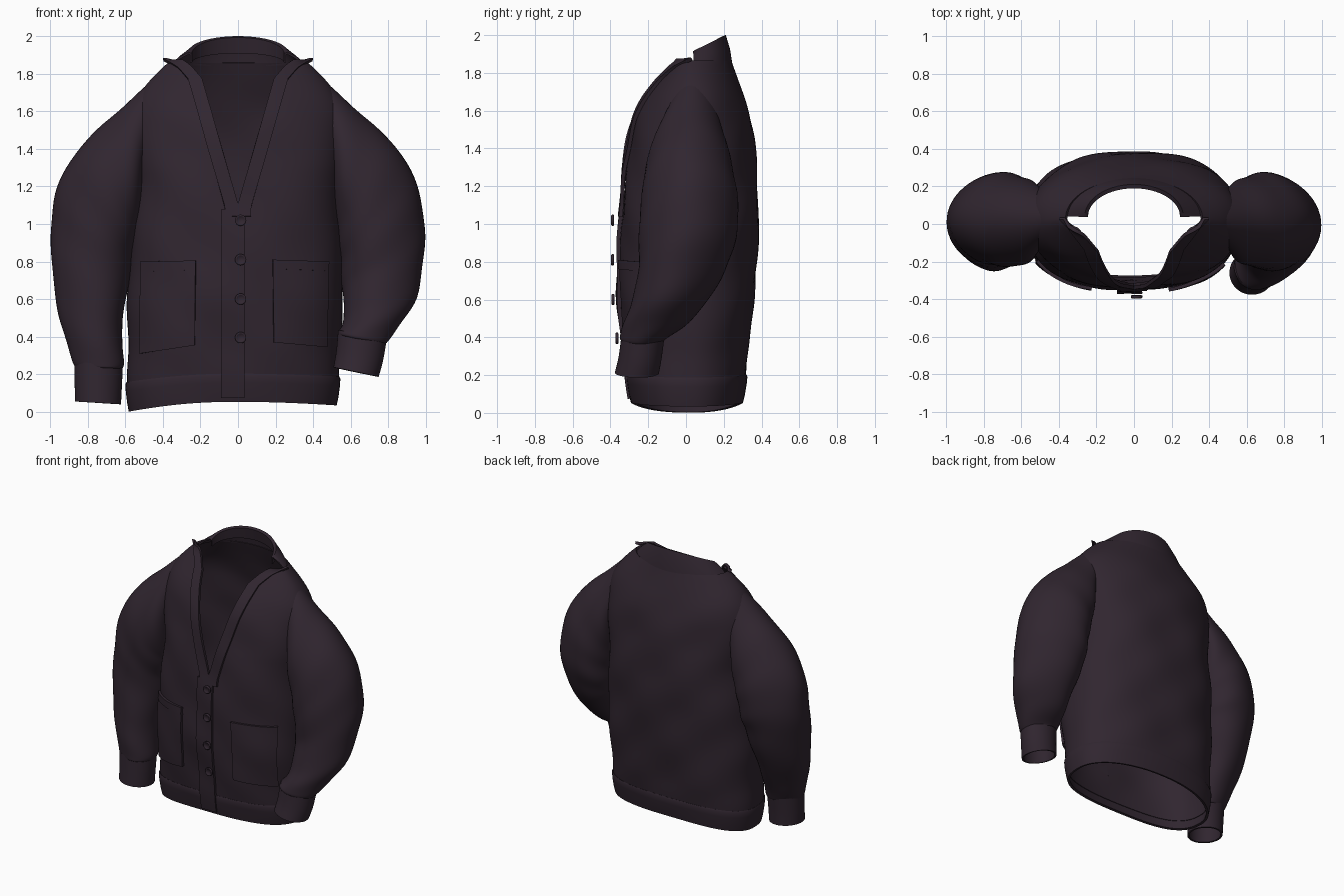
import bpy, math
from mathutils import Vector

if "Cube" in bpy.data.objects:
    bpy.data.objects.remove(bpy.data.objects["Cube"])

wool = bpy.data.materials.new("dark plum wool")
wool.diffuse_color = (0.030, 0.019, 0.029, 1)
wool.use_nodes = True
wool.node_tree.nodes["Principled BSDF"].inputs["Base Color"].default_value = wool.diffuse_color


def grid(name, rows, thick=0.014, closed=False, sharp=50):
    """Skin a list of point rows into a smooth cloth sheet with thickness."""
    n = len(rows[0])
    verts = [p for r in rows for p in r]
    faces = []
    for i in range(len(rows) - 1):
        for j in range(n if closed else n - 1):
            k = (j + 1) % n
            faces.append((i * n + j, i * n + k, (i + 1) * n + k, (i + 1) * n + j))
    me = bpy.data.meshes.new(name)
    me.from_pydata(verts, [], faces)
    me.materials.append(wool)
    ob = bpy.data.objects.new(name, me)
    bpy.context.collection.objects.link(ob)
    if thick:
        mod = ob.modifiers.new("cloth thickness", 'SOLIDIFY')
        mod.thickness, mod.offset = thick, 0
    bpy.ops.object.select_all(action='DESELECT')
    bpy.context.view_layer.objects.active = ob
    ob.select_set(True)
    if thick:
        bpy.ops.object.modifier_apply(modifier="cloth thickness")
    bpy.ops.object.shade_smooth_by_angle(angle=math.radians(sharp))
    return ob


def lerp_table(tab, z):
    z = min(max(z, tab[0][0]), tab[-1][0])
    for a, b in zip(tab, tab[1:]):
        if z <= b[0]:
            f = (z - a[0]) / (b[0] - a[0])
            return [p + (q - p) * f for p, q in zip(a[1:], b[1:])]


# torso profile: height, half width, front y, back y
TORSO = [(0.03, .538, -.275, .285), (.2, .558, -.30, .31), (.6, .568, -.342, .352),
         (1.0, .55, -.335, .38), (1.25, .54, -.315, .372), (1.5, .56, -.28, .348),
         (1.62, .56, -.24, .32), (1.72, .50, -.185, .285), (1.80, .43, -.12, .255),
         (1.86, .36, -.07, .235)]
# inner edge of the V neck: height, half opening
NECK = [(1.09, 0), (1.77, .195), (1.84, .255), (1.88, .305)]
YC = 0.03


def section(z):
    d = min(.06, max(0, 1.86 - z), max(.001, z - .03))
    vals = [lerp_table(TORSO, z + k * d) for k in (-1, -.5, 0, .5, 1)]
    return [sum(c) / 5 for c in zip(*vals)]


def power(z):
    return 2.5 - 0.5 * min(1, max(0, (z - 1.3) / .5))


def fold(x, z):
    """Soft diagonal cloth folds."""
    fade = min(1, max(0, (1.8 - z) * 4)) * min(1, z * 3)
    return fade * (.004 * math.sin(15 * z + 13 * x) + .003 * math.sin(9 * z - 11 * x + 1))


def lean(z):
    return .03 * max(0, 1 - z / 1.2)


def front(x, z, off=0):
    """Point on the chest surface at a given x and z."""
    w, yf, yb = section(z)
    n = power(z)
    u = min(1, abs(x + lean(z)) / (w + .01))
    y = YC + (yf - off - fold(x, z) - YC) * (1 - u ** n) ** (1 / n)
    return (x, y, z)


def ring(z, off=0, gap=0, cols=96):
    """Horizontal outline of the torso, open at centre front."""
    w, yf, yb = section(z)
    n = power(z)
    k = max(0, 1 - z / 1.2)
    a0 = math.asin(min(1, (gap / w) ** (n / 2)))
    pts = []
    for i in range(cols + 1):
        a = a0 + (2 * math.pi - 2 * a0) * i / cols
        s, c = math.sin(a), math.cos(a)
        u = math.copysign(abs(s) ** (2 / n), s)
        v = abs(c) ** (2 / (n if c > 0 else min(n, 2.1)))
        o = off + fold(w * u, z)
        x = (w + o) * u
        y = YC + ((yf - o - YC) if c > 0 else (yb + o - YC)) * v
        pts.append((x - lean(z), y, z - (.055 if x < 0 else .02) * u * u * k))
    return pts


# torso shell and ribbed hem
rows = []
for i in range(74):
    z = .12 + 1.74 * i / 73
    rows.append(ring(z, 0, lerp_table(NECK, z)[0] + .02 if z > 1.1 else 0))
grid("torso", rows)
grid("hem_band", [ring(.055 + .145 * f, o) for f, o in
                  ((0, .003), (.3, .006), (.7, .007), (.93, .007), (1, .002))], .018)

# back neck collar: outside slope, top edge, inside facing
rows = []
for r, b, d, z0, dz in ((.355, .04, .2, 1.845, 0), (.31, .04, .187, 1.885, .04),
                        (.262, .04, .168, 1.91, .085), (.25, .04, .155, 1.905, .085),
                        (.25, .045, .165, 1.86, .05)):
    rows.append([(r * math.cos(t), b + d * math.sin(t), z0 + dz * math.sin(t))
                 for t in [math.pi * j / 40 for j in range(41)]])
grid("back_collar", rows, .012)

# neck bands down both sides of the V, flaring at the tips
for side, s in (("right", 1), ("left", -1)):
    rows = []
    for i in range(41):
        z = 1.04 + .835 * i / 40
        v = lerp_table(NECK, z)[0] - .005
        wid = .075 + .03 * max(0, (z - 1.83) / .045)
        rows.append([front(s * (v + wid * f), z, .02) for f in (0, .25, .5, .75, 1)])
    grid(side + "_neck_band", rows, .02)

# button placket
grid("placket", [[front(-.09 + .125 * j / 6, .075 + 1.0 * i / 40, .016) for j in range(7)]
                 for i in range(41)], .02)


# patch pockets with a folded rim
def patch(name, bl, br, tr, tl, f0, f1, off):
    rows = []
    for i in range(17):
        f = f0 + (f1 - f0) * i / 16
        L = Vector(bl).lerp(Vector(tl), f)
        R = Vector(br).lerp(Vector(tr), f)
        rows.append([front(*L.lerp(R, j / 16), off) for j in range(17)])
    grid(name, rows, .018)


for side, q in (("left", ((-.52, .31), (-.23, .355), (-.225, .805), (-.515, .80))),
                ("right", ((.19, .37), (.47, .345), (.48, .80), (.185, .81)))):
    patch(side + "_pocket", *q, 0, .89, .014)
    patch(side + "_pocket_rim", *q, .89, 1, .02)

# buttons, lathed with a raised rim
for i, (z, y) in enumerate(((1.02, -.388), (.81, -.388), (.6, -.386), (.395, -.365))):
    prof = [(0, .008), (.024, .008), (.03, .004), (.03, -.004), (.026, -.008),
            (.021, -.007), (.018, -.003), (0, -.003)]
    rows = [[(.014 + r * math.cos(t), y + d, z + r * math.sin(t))
             for t in [math.tau * k / 24 for k in range(24)]] for r, d in prof]
    grid("button_%d" % (i + 1), rows, 0, True, 60)


# sleeves: each station is outer x,z  inner x,z  front y  back y
def smooth_path(st, steps):
    out = []
    for i in range(len(st) - 1):
        p = [st[max(0, min(len(st) - 1, i + k))] for k in (-1, 0, 1, 2)]
        for s in range(steps):
            t = s / steps
            out.append([.5 * (2 * b + (c - a) * t + (2 * a - 5 * b + 4 * c - d) * t * t
                              + (3 * b - a - 3 * c + d) * t ** 3) for a, b, c, d in zip(*p)])
    return out + [list(st[-1])]


def tube(name, stations, steps, s, wrinkle, thick):
    """Sweep a rounded section, slightly flatter on the outer side, along a sleeve."""
    rows = []
    for i, (xo, zo, xi, zi, yf, yb) in enumerate(smooth_path(stations, steps)):
        row = []
        for j in range(48):
            a = math.tau * j / 48
            g = 1 + wrinkle * (math.sin(i * .75 + 2 * a) + .7 * math.sin(i * .4 - 3 * a))
            c = math.cos(a) * g
            d = math.sin(a) * g * (1 - 14 * wrinkle * math.cos(a))
            row.append((s * ((xo + xi) / 2 + (xo - xi) / 2 * c), (yf + yb) / 2 + (yb - yf) / 2 * d,
                        (zo + zi) / 2 + (zo - zi) / 2 * c))
        rows.append(row)
    grid(name, rows, thick, True)


upper = [(.44, 1.77, .52, 1.25, -.10, .17), (.59, 1.635, .51, 1.12, -.18, .22),
         (.75, 1.495, .52, 1.02, -.215, .25)]
tube("right_sleeve", upper + [
    (.88, 1.35, .53, .93, -.23, .265), (.955, 1.17, .54, .84, -.24, .265),
    (.99, .98, .55, .75, -.24, .235), (.98, .8, .56, .66, -.25, .18),
    (.945, .61, .57, .54, -.285, .085), (.86, .47, .56, .46, -.325, -.01),
    (.795, .38, .54, .42, -.345, -.105), (.78, .365, .55, .41, -.335, -.12)], 5, 1, .01, .012)
tube("right_cuff", [(.785, .385, .54, .435, -.335, -.12), (.765, .27, .53, .32, -.35, -.135),
                    (.742, .188, .515, .235, -.37, -.15)], 3, 1, 0, .014)
tube("left_sleeve", upper + [
    (.885, 1.34, .53, .96, -.22, .265), (.965, 1.16, .55, .87, -.21, .265),
    (.99, .98, .57, .79, -.205, .24), (.985, .78, .59, .66, -.215, .195),
    (.955, .55, .62, .50, -.23, .12), (.91, .38, .62, .35, -.24, .045),
    (.872, .26, .615, .25, -.24, .0), (.86, .245, .625, .235, -.235, -.01)], 5, -1, .01, .012)
tube("left_cuff", [(.865, .265, .62, .25, -.235, -.005), (.863, .15, .625, .14, -.24, -.015),
                   (.86, .055, .63, .04, -.245, -.02)], 3, -1, 0, .014)
